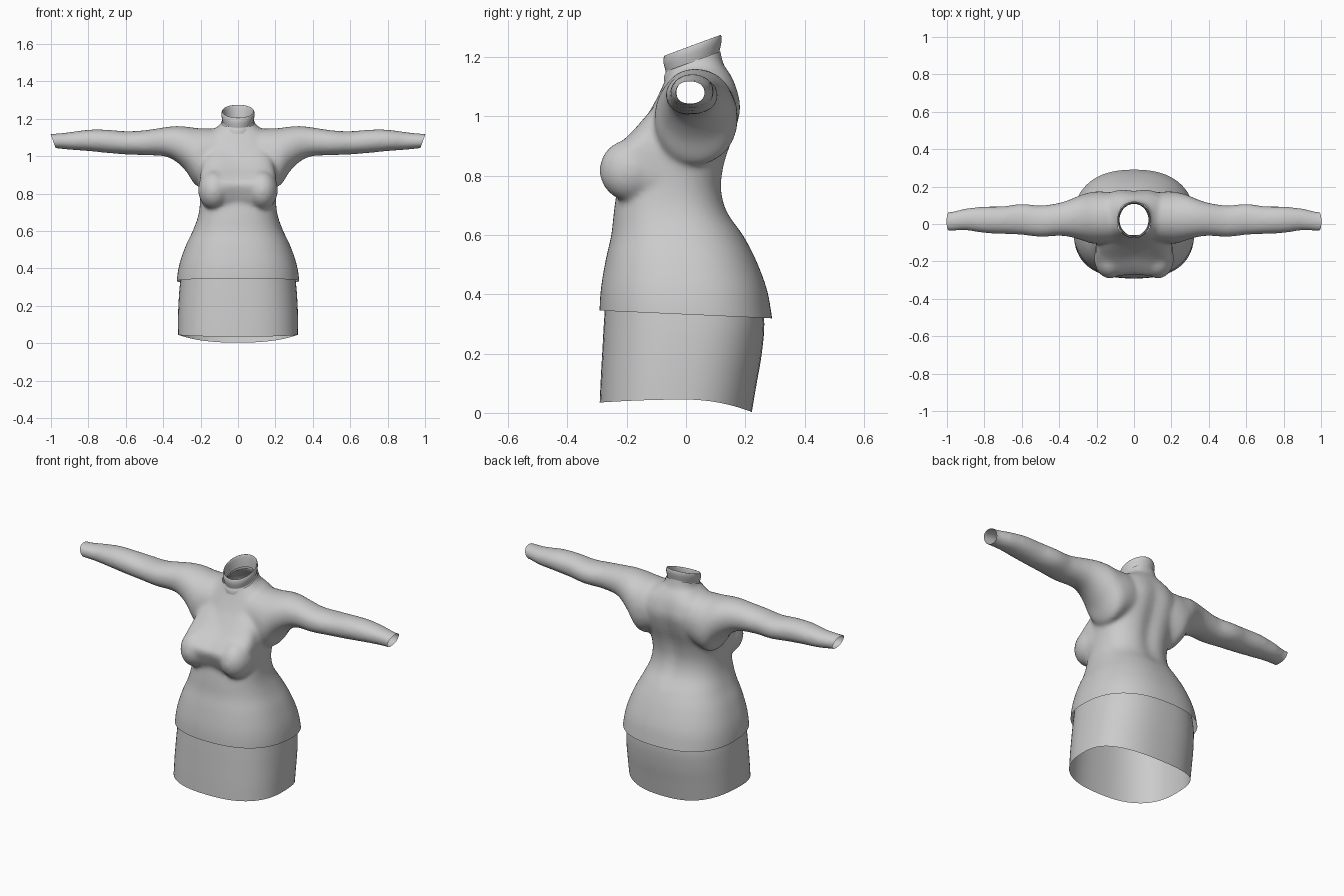
import bpy, bmesh, math
from mathutils import Matrix, Vector

cube = bpy.data.objects.get("Cube")
if cube:
    bpy.data.objects.remove(cube, do_unlink=True)

cloth = bpy.data.materials.new("grey cloth")
cloth.use_nodes = True
GREY = (0.6, 0.6, 0.6, 1)
cloth.diffuse_color = GREY
cloth.node_tree.nodes["Principled BSDF"].inputs["Base Color"].default_value = GREY


def spline(rows, steps=5):
    """Smoothly interpolate the rows of a section table."""
    out = []
    last = len(rows) - 1
    for i in range(last):
        a, b, c, d = (rows[min(max(k, 0), last)] for k in range(i - 1, i + 3))
        for s in range(steps):
            t = s / steps
            out.append([q + t / 2 * (r - p + t * (2 * p - 5 * q + 4 * r - w
                        + t * (3 * (q - r) + w - p)))
                        for p, q, r, w in zip(a, b, c, d)])
    out.append(list(rows[-1]))
    return out


def oval(angle, power):
    """Point on a unit superellipse."""
    c, s = math.cos(angle), math.sin(angle)
    return (math.copysign(abs(c) ** (2 / power), c),
            math.copysign(abs(s) ** (2 / power), s))


def skin(bm, rings, capped):
    """Join rings of points into a tube."""
    loops = [[bm.verts.new(p) for p in ring] for ring in rings]
    n = len(loops[0])
    for low, high in zip(loops, loops[1:]):
        for i in range(n):
            j = (i + 1) % n
            bm.faces.new((low[i], low[j], high[j], high[i]))
    if capped:
        bm.faces.new(loops[0][::-1])
        bm.faces.new(loops[-1])


def angles(n=64):
    return [2 * math.pi * i / n for i in range(n)]


def upright(rows, power):
    """Rings from rows of height, front y, back y, half width."""
    rings = []
    for z, front, back, half in spline(rows):
        ring = []
        for a in angles():
            u, v = oval(a, power)
            ring.append(Vector((u * half, (front + back) / 2 + v * (back - front) / 2, z)))
        rings.append(ring)
    return rings


def finish(name, bm):
    """Turn a bmesh into a smooth grey object."""
    bmesh.ops.recalc_face_normals(bm, faces=bm.faces)
    mesh = bpy.data.meshes.new(name)
    bm.to_mesh(mesh)
    bm.free()
    mesh.materials.append(cloth)
    mesh.shade_smooth()
    obj = bpy.data.objects.new(name, mesh)
    bpy.context.collection.objects.link(obj)
    return obj


def collar_plane(y):
    return 1.172 + 0.37 * (y - 0.02)


# Sweater body, with a groove along the spine
bm = bmesh.new()
body = upright([
    (.25, -.29, .30, .328), (.33, -.292, .289, .328), (.42, -.287, .272, .314),
    (.52, -.27, .234, .28), (.60, -.252, .192, .242), (.68, -.243, .142, .213),
    (.76, -.23, .125, .203), (.85, -.2, .138, .208), (.95, -.165, .172, .225),
    (1.03, -.115, .188, .22), (1.10, -.08, .172, .19), (1.145, -.062, .148, .13),
    (1.18, -.058, .125, .088), (1.26, -.055, .11, .08)], 2.4)
for ring in body:
    for p in ring:
        if p.y > 0 and .6 < p.z < 1.15:
            fade = math.sin(math.pi * (p.z - .6) / .55)
            p.y -= .018 * fade * math.exp(-(p.x / .045) ** 2)
skin(bm, body, True)

# Chest, slightly hollow in the middle
chest = upright([
    (.715, -.215, 0, .15), (.745, -.243, 0, .185), (.79, -.266, 0, .203),
    (.85, -.284, 0, .205), (.89, -.253, 0, .203), (.94, -.195, .02, .195),
    (1.0, -.142, .04, .18), (1.05, -.1, .05, .15)], 3.4)
for ring in chest:
    for p in ring:
        if p.y < -.1:
            p.y += .014 * math.exp(-(p.x / .07) ** 2)
skin(bm, chest, True)
for side in (-1, 1):
    place = (Matrix.Translation((side * .128, -.185, .818))
             @ Matrix.Diagonal((.085, .107, .105, 1)))
    bmesh.ops.create_uvsphere(bm, u_segments=32, v_segments=20, radius=1, matrix=place)

# Sleeves: x, front y, back y, bottom z, top z
sleeve = spline([
    (0, -.08, .15, .92, 1.14), (.15, -.1, .172, .86, 1.147),
    (.22, -.105, .172, .84, 1.15), (.28, -.087, .157, .922, 1.158),
    (.34, -.07, .132, .977, 1.16), (.4, -.063, .113, 1.0, 1.153),
    (.5, -.069, .099, 1.005, 1.138), (.6, -.058, .108, 1.009, 1.133),
    (.7, -.053, .095, 1.017, 1.141), (.8, -.048, .093, 1.027, 1.141),
    (.9, -.034, .083, 1.034, 1.128), (.98, -.038, .065, 1.042, 1.12),
    (1.06, -.038, .065, 1.042, 1.12)])
for side in (-1, 1):
    rings = []
    for x, front, back, low, high in sleeve:
        ring = []
        for a in angles():
            u, v = oval(a, 2.1)
            ring.append((side * x, (front + back) / 2 + u * (back - front) / 2,
                         (low + high) / 2 + v * (high - low) / 2))
        rings.append(ring)
    skin(bm, rings, True)

# Fuse the parts into one soft surface
sweater = finish("sweater", bm)
bpy.context.view_layer.objects.active = sweater
sweater.select_set(True)
fuse = sweater.modifiers.new("fuse", "REMESH")
fuse.mode = "VOXEL"
fuse.voxel_size = 0.01
soften = sweater.modifiers.new("soften", "SMOOTH")
soften.factor = 0.5
soften.iterations = 14
for name in ("fuse", "soften"):
    bpy.ops.object.modifier_apply(modifier=name)

# Open the hem, the cuffs and the neck
bm = bmesh.new()
bm.from_mesh(sweater.data)
cuts = [((0, 0, .332), (0, -.045, -1)),
        ((0, .02, collar_plane(.02) + .012), (0, -.37, 1)),
        ((.9885, 0, 1.08), (.07, 0, -.025)),
        ((-.9885, 0, 1.08), (-.07, 0, -.025))]
for point, normal in cuts:
    bmesh.ops.bisect_plane(bm, geom=bm.verts[:] + bm.edges[:] + bm.faces[:],
                           plane_co=point, plane_no=normal, clear_outer=True)
bm.to_mesh(sweater.data)
bm.free()
if not sweater.data.materials:
    sweater.data.materials.append(cloth)
sweater.data.shade_smooth()

# Folded collar: height above the sloping neckline, scale
bm = bmesh.new()
rings = []
for h, scale in spline([(-.02, 1.02), (0, 1.0), (.01, .95), (.022, .98), (.045, 1.03),
                        (.062, 1.02), (.067, .98), (.06, .94), (.03, .91), (0, .9)], 3):
    ring = []
    for a in angles():
        y = .022 + .095 * scale * math.sin(a)
        ring.append((.086 * scale * math.cos(a), y, collar_plane(y) + h))
    rings.append(ring)
skin(bm, rings, False)
finish("collar", bm)

# Skirt with a dipping lower edge
bm = bmesh.new()
skirt = upright([(0, -.291, .222, .322), (.1, -.287, .238, .321), (.2, -.282, .255, .318),
                 (.3, -.277, .264, .312), (.4, -.27, .255, .3)], 2.5)
for ring in skirt:
    for p in ring:
        lift = .045 - (.01 * (p.y / .29) ** 2 if p.y < 0 else .042 * (p.y / .222) ** 2)
        p.z += lift * max(0, 1 - p.z / .3)
skin(bm, skirt, False)
finish("skirt", bm)
